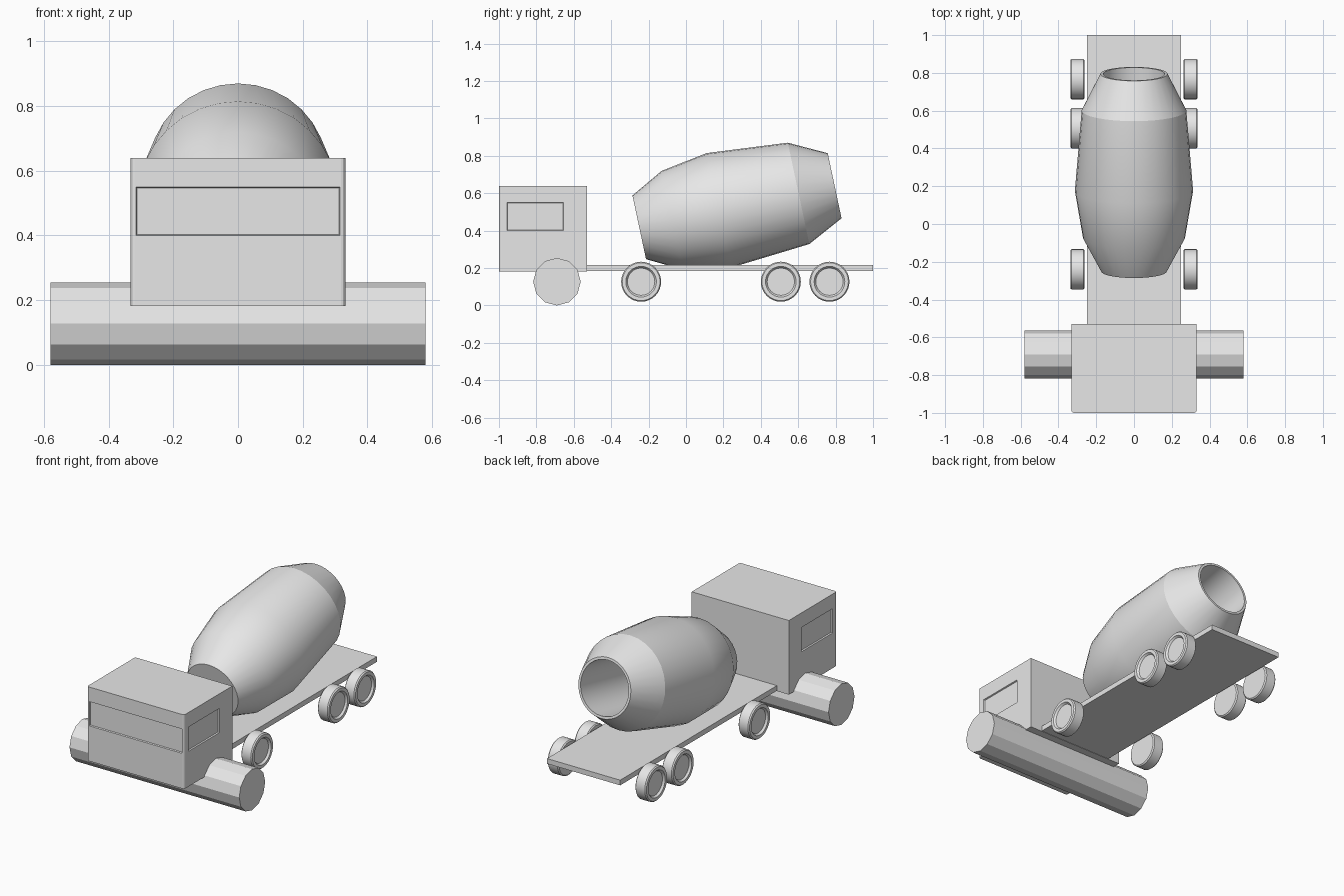
import bpy, bmesh, math
from mathutils import Vector, Matrix

cube = bpy.data.objects.get("Cube")
if cube:
    bpy.data.objects.remove(cube, do_unlink=True)

grey = bpy.data.materials.new("plain_grey")
grey.use_nodes = True
grey.diffuse_color = (0.8, 0.8, 0.8, 1)
grey.node_tree.nodes["Principled BSDF"].inputs["Base Color"].default_value = (0.8, 0.8, 0.8, 1)


def finish(name, bm, smooth_angle=None):
    bmesh.ops.recalc_face_normals(bm, faces=bm.faces)
    mesh = bpy.data.meshes.new(name)
    bm.to_mesh(mesh)
    bm.free()
    obj = bpy.data.objects.new(name, mesh)
    bpy.context.collection.objects.link(obj)
    mesh.materials.append(grey)
    if smooth_angle:
        bpy.ops.object.select_all(action='DESELECT')
        obj.select_set(True)
        bpy.context.view_layer.objects.active = obj
        bpy.ops.object.shade_smooth_by_angle(angle=math.radians(smooth_angle))
    return obj


def box(lo, hi):
    bm = bmesh.new()
    lo, hi = Vector(lo), Vector(hi)
    bmesh.ops.create_cube(bm, size=1, matrix=Matrix.Translation((lo + hi) / 2)
                          @ Matrix.Diagonal((*(hi - lo), 1)))
    return bm


def lathe(name, profile, start, axis, sides=32, smooth_angle=None):
    """Turn (distance along axis, radius) points around an axis."""
    bm = bmesh.new()
    place = Matrix.Translation(start) @ Vector(axis).to_track_quat('Z', 'Y').to_matrix().to_4x4()
    rings = []
    for t, r in profile:
        angles = [math.tau * i / sides for i in range(sides)]
        rings.append([bm.verts.new(place @ Vector((r * math.cos(a), r * math.sin(a), t)))
                      for a in angles])
    for a, b in zip(rings, rings[1:]):
        for i in range(sides):
            j = (i + 1) % sides
            bm.faces.new((a[i], a[j], b[j], b[i]))
    bm.faces.new(rings[0])
    bm.faces.new(rings[-1])
    return finish(name, bm, smooth_angle)


# Flat deck
finish("deck", box((-0.25, -0.53, 0.184), (0.25, 1.0, 0.216)))

# Cab with rounded front corners and recessed windows
bm = box((-0.332, -1.0, 0.182), (0.332, -0.53, 0.64))
corners = [e for e in bm.edges if all(v.co.y < -0.9 for v in e.verts)
           and abs(e.verts[0].co.z - e.verts[1].co.z) > 0.1]
bmesh.ops.bevel(bm, geom=corners, offset=0.014, segments=3, affect='EDGES', profile=0.5)
cuts = [((0, 0, z), (0, 0, 1)) for z in (0.40, 0.55)]
cuts += [((0, y, 0), (0, 1, 0)) for y in (-0.957, -0.655)]
cuts += [((x, 0, 0), (1, 0, 0)) for x in (-0.316, 0.316)]
for point, normal in cuts:
    bmesh.ops.bisect_plane(bm, geom=bm.verts[:] + bm.edges[:] + bm.faces[:],
                           plane_co=point, plane_no=normal)
bm.normal_update()
windows = []
for f in bm.faces:
    c = f.calc_center_median()
    if 0.40 < c.z < 0.55:
        front = f.normal.y < -0.99 and abs(c.x) < 0.316
        side = abs(f.normal.x) > 0.99 and -0.957 < c.y < -0.655
        if front or side:
            windows.append(f)
bmesh.ops.inset_region(bm, faces=windows, thickness=0.003, depth=-0.008, use_even_offset=True)
finish("cab", bm)

# Wide front roller under the cab
lathe("front_roller", [(0, 0.127), (1.16, 0.127)], (-0.58, -0.69, 0.127), (1, 0, 0), sides=12)

# Tilted mixing drum with an open rear mouth
drum_profile = [(0, 0.174), (0.18, 0.27), (0.435, 0.313), (0.871, 0.277), (1.068, 0.178),
                (1.068, 0.163), (0.5, 0.163)]
lathe("mixing_drum", drum_profile, (0, -0.25, 0.418), (0, 0.978, 0.208), smooth_angle=20)

# Wheels with dished hubs on both sides
wheel_profile = [(0, 0.100), (0.006, 0.107), (0.068, 0.107), (0.075, 0.101),
                 (0.075, 0.082), (0.063, 0.073), (0.063, 0.02)]
for label, y in (("front", -0.24), ("middle", 0.507), ("rear", 0.767)):
    for side, s in (("left", 1), ("right", -1)):
        lathe(f"{label}_wheel_{side}", wheel_profile, (s * 0.262, y, 0.127), (s, 0, 0),
              smooth_angle=30)
